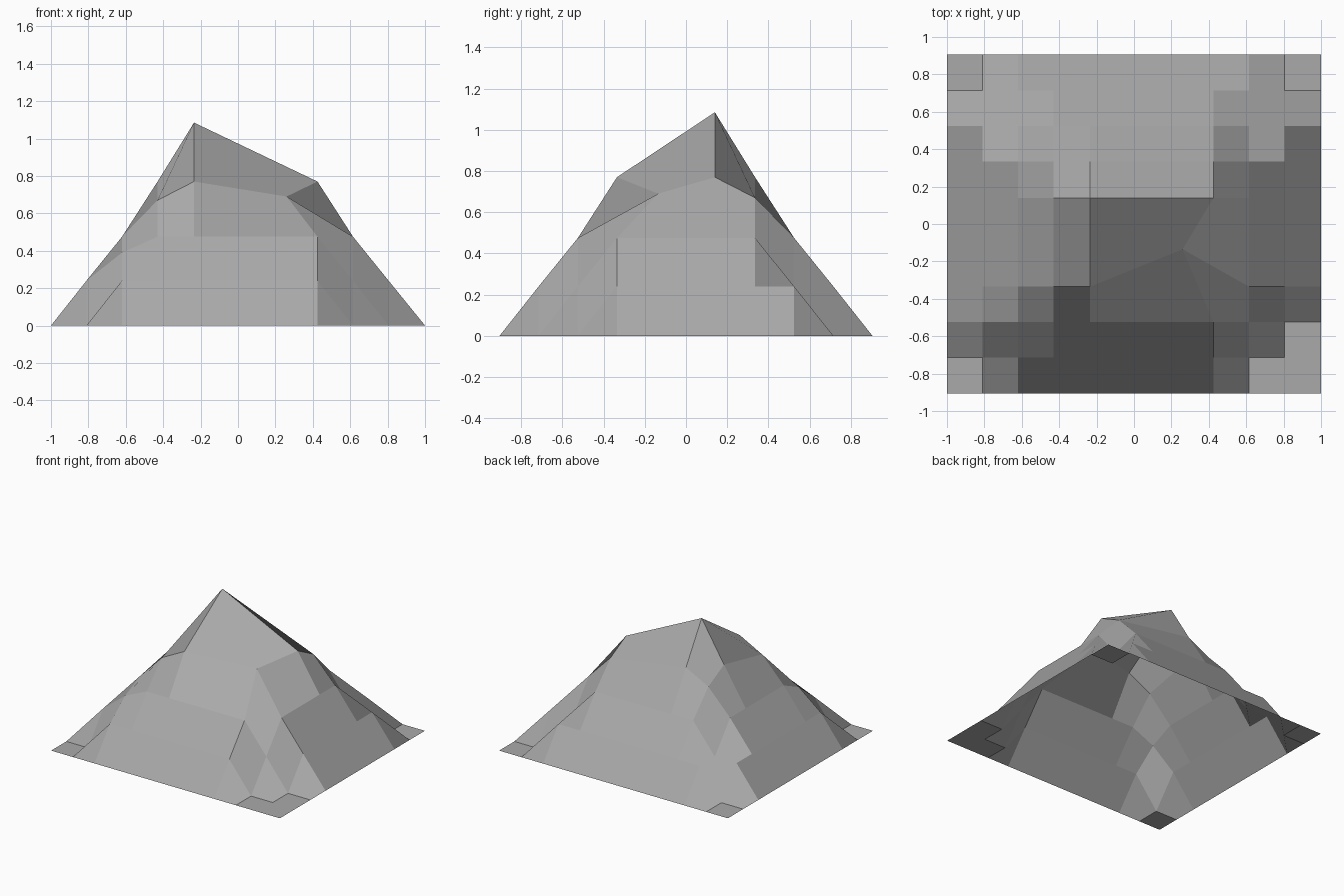
import bpy
import bmesh

if "Cube" in bpy.data.objects:
    bpy.data.objects.remove(bpy.data.objects["Cube"], do_unlink=True)

# Rock colour
rock = bpy.data.materials.new("rock_grey")
rock.use_nodes = True
grey = (0.4, 0.4, 0.4, 1)
rock.diffuse_color = grey
rock.node_tree.nodes["Principled BSDF"].inputs["Base Color"].default_value = grey

# Grid lines (wide in the middle) and the height of each ring from rim to peak
xs = [-1, -0.81, -0.62, -0.43, -0.235, 0.425, 0.615, 0.805, 1]
ys = [-0.905, -0.715, -0.525, -0.335, 0.14, 0.335, 0.525, 0.715, 0.905]
ring_height = [0, 0.24, 0.475, 0.77, 1.085]
last = len(xs) - 1

# Worn-down corners of the rings, by grid column and row
worn = {(2, 2): 0.39, (6, 2): 0.24, (2, 6): 0.24, (6, 6): 0.24,
        (3, 3): 0.67, (3, 5): 0.67, (5, 5): 0.67, (6, 1): 0, (7, 2): 0}
for corner in [(1, 1), (7, 1), (1, 7), (7, 7)]:
    worn[corner] = 0


def point(i, j):
    ring = min(i, j, last - i, last - j)
    return xs[i], ys[j], worn.get((i, j), ring_height[ring])


# Mountain surface, open underneath
bm = bmesh.new()
grid = [[bm.verts.new(point(i, j)) for j in range(last + 1)] for i in range(last + 1)]
grid[5][3].co = (0.26, -0.135, 0.69)   # hollow beside the peak
for i in range(last):
    for j in range(last):
        bm.faces.new((grid[i][j], grid[i + 1][j], grid[i + 1][j + 1], grid[i][j + 1]))
bm.normal_update()

mesh = bpy.data.meshes.new("mountain")
bm.to_mesh(mesh)
bm.free()
mesh.materials.append(rock)
mountain = bpy.data.objects.new("mountain", mesh)
bpy.context.scene.collection.objects.link(mountain)
